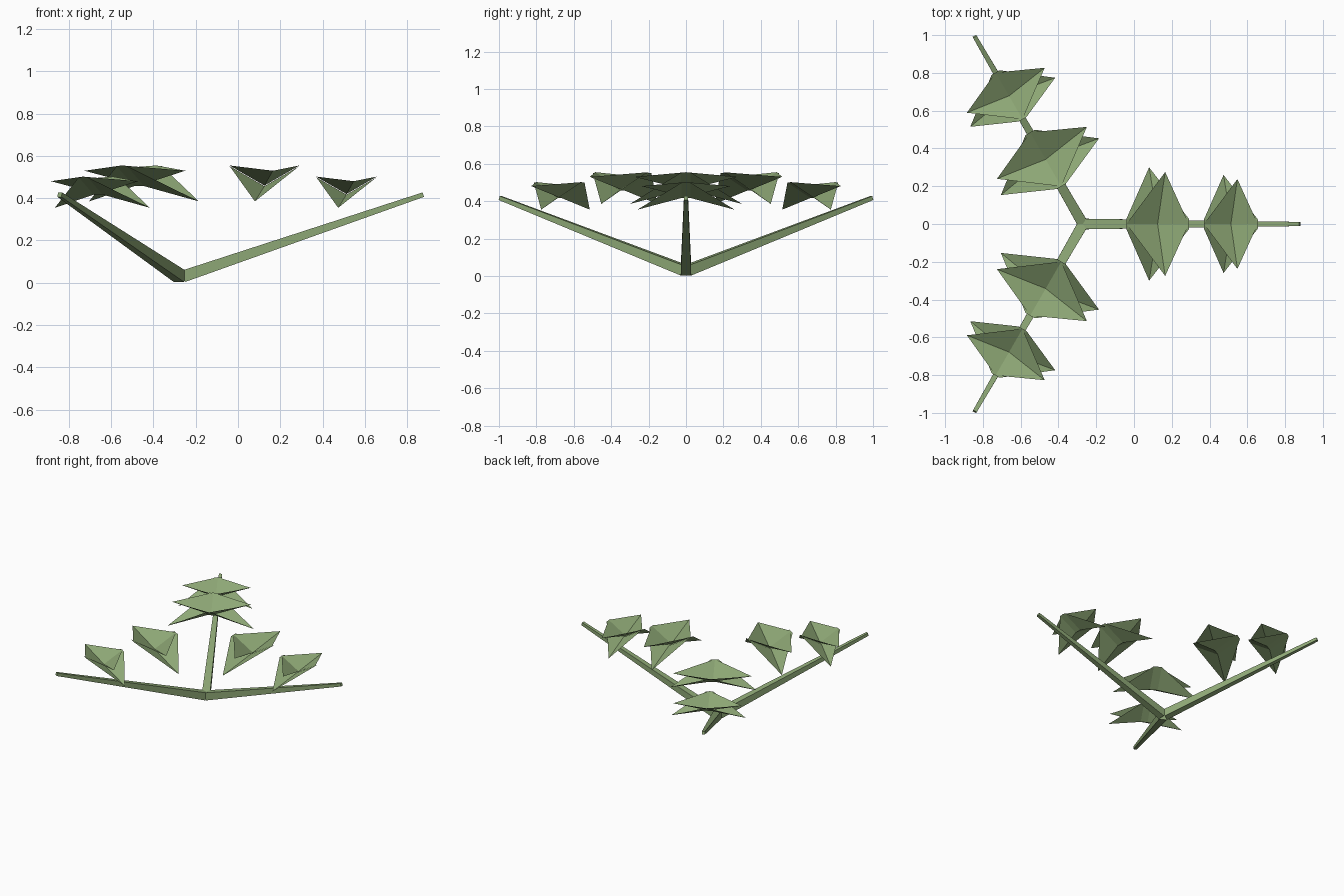
import bpy
import bmesh
from math import radians
from mathutils import Matrix, Vector

if "Cube" in bpy.data.objects:
    bpy.data.objects.remove(bpy.data.objects["Cube"], do_unlink=True)

green = bpy.data.materials.new("leaf_green")
color = (0.27, 0.39, 0.18, 1)
green.diffuse_color = color
green.use_nodes = True
green.node_tree.nodes["Principled BSDF"].inputs["Base Color"].default_value = color


def make_object(name, bm, matrix):
    mesh = bpy.data.meshes.new(name)
    bm.to_mesh(mesh)
    bm.free()
    mesh.materials.append(green)
    obj = bpy.data.objects.new(name, mesh)
    obj.matrix_world = matrix
    bpy.context.collection.objects.link(obj)
    return obj


def stem(name, matrix):
    """Tapered square rod rising outward from the hub."""
    start, end = Vector((0.01, 0, 0.03)), Vector((1.147, 0, 0.417))
    side = Vector((0, 1, 0))
    up = (end - start).normalized().cross(side)
    bm = bmesh.new()
    rings = []
    for centre, half in ((start, 0.028), (end, 0.011)):
        rings.append([bm.verts.new(centre + side * half * a + up * half * b)
                      for a, b in ((-1, -1), (1, -1), (1, 1), (-1, 1))])
    for i in range(4):
        j = (i + 1) % 4
        bm.faces.new((rings[0][i], rings[0][j], rings[1][j], rings[1][i]))
    for ring in rings:
        bm.faces.new(ring)
    bmesh.ops.recalc_face_normals(bm, faces=bm.faces)
    make_object(name, bm, matrix)


def leaf(name, matrix, centre, scale, tip, spine_half):
    """Folded diamond leaf: raised ends, low spine centre, a tip on each side."""
    bm = bmesh.new()
    ends = ((-0.165, 0.095), (0, 0), (0.165, 0.095))

    def point(x, y, z):
        return bm.verts.new(Vector(centre) + Vector((x, y, z)) * scale)

    spines = []
    for s in (-1, 1):
        if spine_half or not spines:
            spines.append([point(x, s * spine_half, z) for x, z in ends])
        inner, mid, outer = spines[-1]
        end = point(tip[0], s * tip[1], tip[2])
        for face in ((inner, mid, end), (mid, outer, end)):
            bm.faces.new(face if s > 0 else face[::-1])
    # Flat strip between the two halves
    if spine_half:
        right, left = spines
        for i in range(2):
            bm.faces.new((right[i], right[i + 1], left[i + 1], left[i]))
    make_object(name, bm, matrix)


# Three equal branches around the hub, each with two pairs of leaves
for branch, angle in (("left", 0), ("back", 120), ("front", 240)):
    place = Matrix.Translation((-0.27, 0, 0)) @ Matrix.Rotation(radians(angle), 4, "Z")
    stem(branch + "_stem", place)
    for pair, x, z, scale in (("inner", 0.395, 0.46, 1), ("outer", 0.783, 0.42, 0.865)):
        name = branch + "_" + pair
        leaf(name + "_upper_leaf", place, (x, 0, z), scale, (0.04, 0.275, 0.07), 0)
        leaf(name + "_lower_leaf", place, (x, 0, z - 0.003), scale,
             (-0.045, 0.3, -0.072), 0.028)
